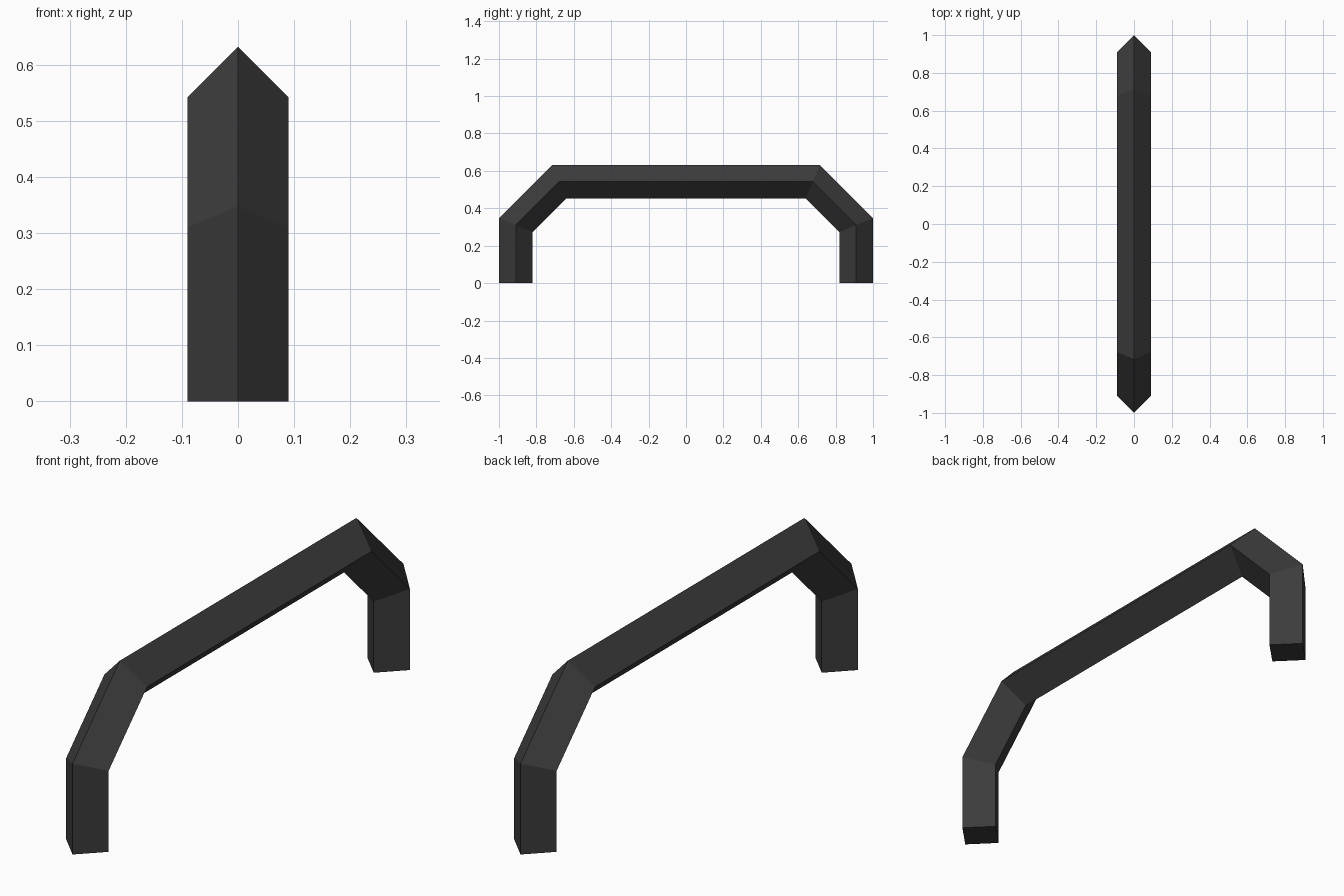
import bpy
import bmesh
from mathutils import Vector

cube = bpy.data.objects.get("Cube")
if cube:
    bpy.data.objects.remove(cube, do_unlink=True)

RADIUS = 0.09  # half diagonal of the square bar

# Dark metal
metal = bpy.data.materials.new("dark_metal")
colour = (0.045, 0.045, 0.045, 1)
metal.use_nodes = True
metal.diffuse_color = colour
metal.node_tree.nodes["Principled BSDF"].inputs["Base Color"].default_value = colour

# Centre line of the handle, from front foot to back foot
half = [(-0.91, 0), (-0.91, 0.31), (-0.678, 0.542)]
path = [Vector((0, y, z)) for y, z in half]
path += [Vector((0, -p.y, p.z)) for p in reversed(path)]


def outward(a, b):
    """Normal of a path segment, pointing to the outside of the handle."""
    d = (b - a).normalized()
    return Vector((0, -d.z, d.y))


# Diamond section swept along the path with mitred corners
bm = bmesh.new()
rings = []
for i, p in enumerate(path):
    before = outward(path[max(i - 1, 0)], path[max(i, 1)])
    last = len(path) - 1
    after = outward(path[min(i, last - 1)], path[min(i + 1, last)])
    mitre = (before + after) / (1 + before.dot(after)) * RADIUS
    side = Vector((RADIUS, 0, 0))
    rings.append([bm.verts.new(p + o) for o in (mitre, side, -mitre, -side)])
for a, b in zip(rings, rings[1:]):
    for k in range(4):
        n = (k + 1) % 4
        bm.faces.new((a[k], a[n], b[n], b[k]))

# Flat feet
bm.faces.new(rings[0])
bm.faces.new(rings[-1])
bmesh.ops.recalc_face_normals(bm, faces=bm.faces)

mesh = bpy.data.meshes.new("handle")
bm.to_mesh(mesh)
bm.free()
mesh.materials.append(metal)
handle = bpy.data.objects.new("handle", mesh)
bpy.context.collection.objects.link(handle)
